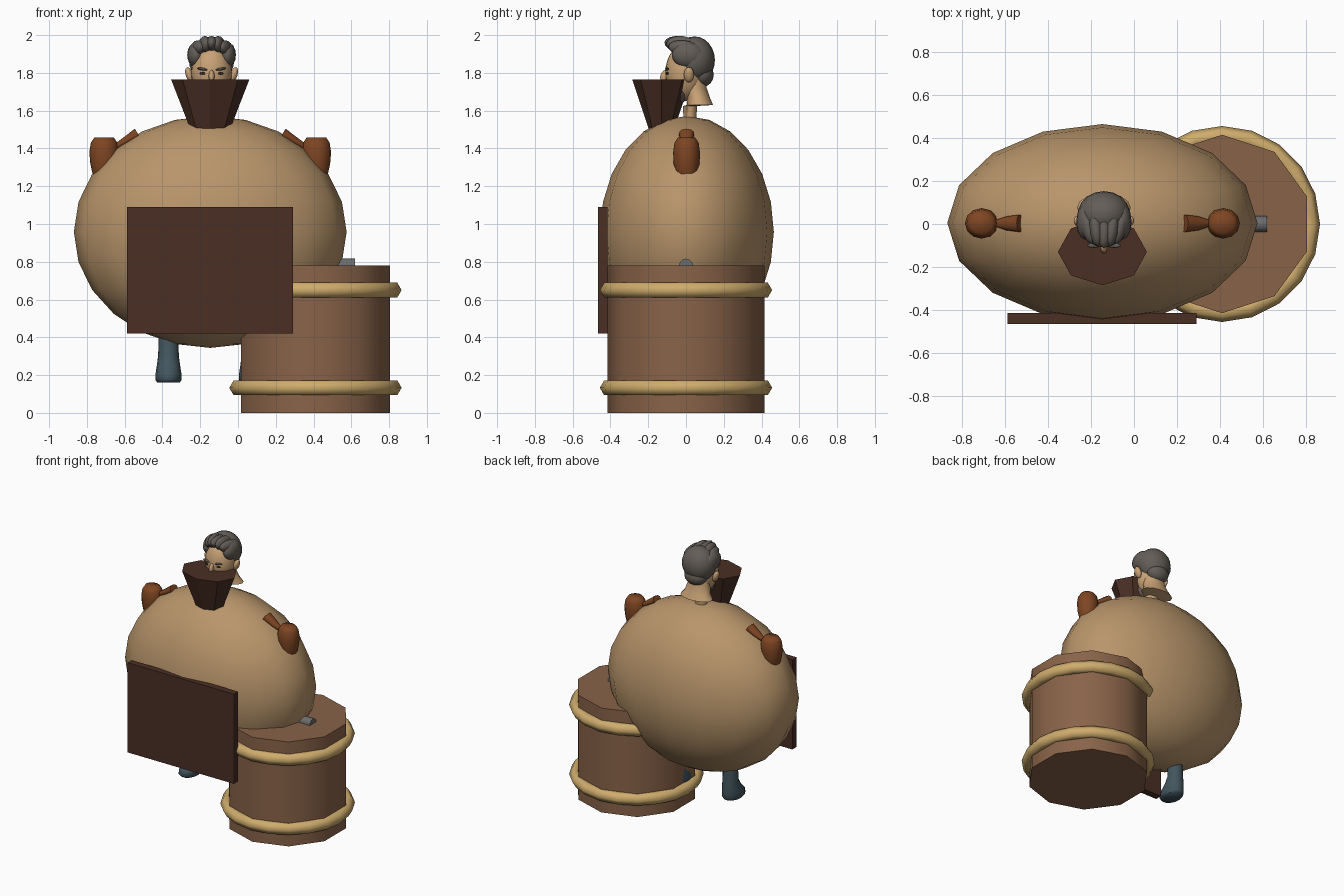
import bpy, math
from mathutils import Vector

cube = bpy.data.objects.get("Cube")
if cube:
    bpy.data.objects.remove(cube, do_unlink=True)


def material(name, r, g, b):
    m = bpy.data.materials.new(name)
    m.use_nodes = True
    m.diffuse_color = (r, g, b, 1)
    bsdf = next(n for n in m.node_tree.nodes if n.type == 'BSDF_PRINCIPLED')
    bsdf.inputs["Base Color"].default_value = (r, g, b, 1)
    return m


TAN = material("tan_cloth", 0.48, 0.3, 0.145)
SKIN = material("skin", 0.58, 0.36, 0.18)
DARK = material("dark_wood", 0.068, 0.028, 0.018)
WOOD = material("barrel_wood", 0.25, 0.125, 0.066)
GOLD = material("gold_hoop", 0.62, 0.41, 0.15)
GREY = material("grey_metal", 0.15, 0.15, 0.15)
HAIR = material("grey_hair", 0.125, 0.11, 0.095)
LEATHER = material("orange_leather", 0.21, 0.06, 0.016)
BOOT = material("blue_grey_boot", 0.055, 0.09, 0.11)
EYE = material("dark_eye", 0.03, 0.025, 0.02)

MID = -0.147   # centre line of the figure
HEAD = -0.14   # centre line of the head


def finish(ob, name, mat, angle=60):
    ob.name = name
    ob.data.materials.clear()
    ob.data.materials.append(mat)
    bpy.ops.object.select_all(action='DESELECT')
    bpy.context.view_layer.objects.active = ob
    ob.select_set(True)
    if angle:
        bpy.ops.object.shade_smooth_by_angle(angle=math.radians(angle))
    return ob


def ellipsoid(name, loc, radii, mat, seg=16, rings=10, rot=(0, 0, 0)):
    bpy.ops.mesh.primitive_uv_sphere_add(segments=seg, ring_count=rings, location=loc, rotation=rot)
    ob = bpy.context.object
    ob.scale = radii
    return finish(ob, name, mat)


def loft(name, loc, rings, n, mat, phase=0, angle=60):
    """Capped stack of elliptical rings: (z, rx, ry, y offset)."""
    verts, faces = [], []
    for z, rx, ry, cy in rings:
        for i in range(n):
            a = math.radians(phase) + math.tau * i / n
            verts.append((rx * math.cos(a), cy + ry * math.sin(a), z))
    for k in range(len(rings) - 1):
        for i in range(n):
            j = (i + 1) % n
            faces.append((k * n + i, k * n + j, k * n + n + j, k * n + n + i))
    faces.append(tuple(reversed(range(n))))
    faces.append(tuple(range(len(verts) - n, len(verts))))
    me = bpy.data.meshes.new(name)
    me.from_pydata(verts, [], faces)
    ob = bpy.data.objects.new(name, me)
    bpy.context.collection.objects.link(ob)
    ob.location = loc
    return finish(ob, name, mat, angle)


# Round body
ellipsoid("round_body", (MID, 0.005, 0.958), (0.722, 0.46, 0.614), TAN, 16, 12)

# Barrel, hoops and tap
BX = 0.41
loft("barrel", (BX, 0, 0), [(0, 0.415, 0.415, 0), (0.78, 0.415, 0.415, 0)], 10, WOOD, 18, 45)
for label, z in (("lower", 0.133), ("upper", 0.65)):
    bpy.ops.mesh.primitive_torus_add(location=(BX, 0, z), major_radius=0.411, minor_radius=0.045,
                                     major_segments=20, minor_segments=6)
    finish(bpy.context.object, label + "_hoop", GOLD, 80)
bpy.ops.mesh.primitive_cylinder_add(vertices=12, radius=0.037, depth=0.3,
                                    location=(0.47, 0, 0.78), rotation=(0, math.pi / 2, 0))
finish(bpy.context.object, "tap", GREY, 40)

# Board on the front
bpy.ops.mesh.primitive_cube_add(size=1, location=(-0.148, -0.44, 0.755))
bpy.context.object.scale = (0.88, 0.05, 0.67)
finish(bpy.context.object, "front_board", DARK, 0)

# Flared cup under the face
loft("flared_cup", (MID, -0.13, 0),
     [(1.45, 0.085, 0.05, 0), (1.765, 0.207, 0.155, 0)], 8, DARK, 0, 0)

# Mittens, cuffs and boots on both sides
for side, label in ((-1, "right"), (1, "left")):
    loft(label + "_mitten", (MID + side * 0.562, 0.003, 0),
         [(1.19, 0.035, 0.035, 0), (1.25, 0.058, 0.055, 0), (1.32, 0.073, 0.069, 0),
          (1.38, 0.078, 0.071, 0), (1.43, 0.07, 0.064, 0), (1.457, 0.052, 0.046, 0)],
         12, LEATHER)
    cuff = loft(label + "_cuff", (MID + side * 0.495, 0.003, 1.412),
                [(0, 0.016, 0.016, 0), (0.06, 0.022, 0.034, 0), (0.13, 0.03, 0.042, 0)],
                10, LEATHER)
    cuff.rotation_mode = 'QUATERNION'
    cuff.rotation_quaternion = Vector((0, 0, 1)).rotation_difference(Vector((-side, 0, 0.6)))
    loft(label + "_boot", (MID + side * 0.221, 0, 0),
         [(0.16, 0.06, 0.085, -0.035), (0.175, 0.069, 0.098, -0.038), (0.21, 0.068, 0.094, -0.034),
          (0.25, 0.062, 0.072, -0.012), (0.3, 0.055, 0.055, 0), (0.45, 0.05, 0.05, 0)],
         14, BOOT)

# Head, neck and face
ellipsoid("skull", (HEAD, -0.005, 1.8), (0.107, 0.105, 0.15), SKIN, 20, 14)
loft("neck", (HEAD, 0, 0),
     [(1.55, 0.045, 0.035, 0.02), (1.625, 0.05, 0.038, 0.022), (1.63, 0.125, 0.07, 0.075),
      (1.67, 0.095, 0.064, 0.064), (1.72, 0.082, 0.066, 0.045), (1.82, 0.08, 0.07, 0.03)],
     14, SKIN)
ellipsoid("nose", (HEAD, -0.112, 1.782), (0.016, 0.024, 0.034), SKIN, 10, 8, (-0.3, 0, 0))
ellipsoid("beard", (HEAD, -0.05, 1.705), (0.092, 0.068, 0.072), HAIR, 14, 10)
for side, label in ((-1, "right"), (1, "left")):
    ellipsoid(label + "_ear", (HEAD + side * 0.118, 0.015, 1.79), (0.02, 0.027, 0.042), SKIN,
              10, 8, (0, side * 0.3, 0))
    ellipsoid(label + "_eye", (HEAD + side * 0.045, -0.098, 1.797), (0.02, 0.008, 0.007), EYE, 10, 6)
    ellipsoid(label + "_brow", (HEAD + side * 0.047, -0.1, 1.82), (0.032, 0.011, 0.007), HAIR,
              10, 6, (0, side * -0.15, 0))
    ellipsoid(label + "_side_hair", (HEAD + side * 0.083, 0.01, 1.895), (0.046, 0.085, 0.068), HAIR, 12, 8)

# Swept-back hair: a main mass with overlapping locks
ellipsoid("hair_mass", (HEAD, 0.045, 1.868), (0.122, 0.108, 0.125), HAIR, 18, 12)
for i in range(5):
    t = (i - 2) / 2
    ellipsoid("hair_lock", (HEAD + t * 0.074, -0.03 + 0.018 * abs(t), 1.952 - 0.022 * t * t),
              (0.034, 0.085, 0.042 + 0.006 * (i % 2)), HAIR, 10, 8, (-0.12, 0, -0.25 * t))
ellipsoid("nape_hair", (HEAD, 0.085, 1.79), (0.085, 0.062, 0.065), HAIR, 14, 8)
